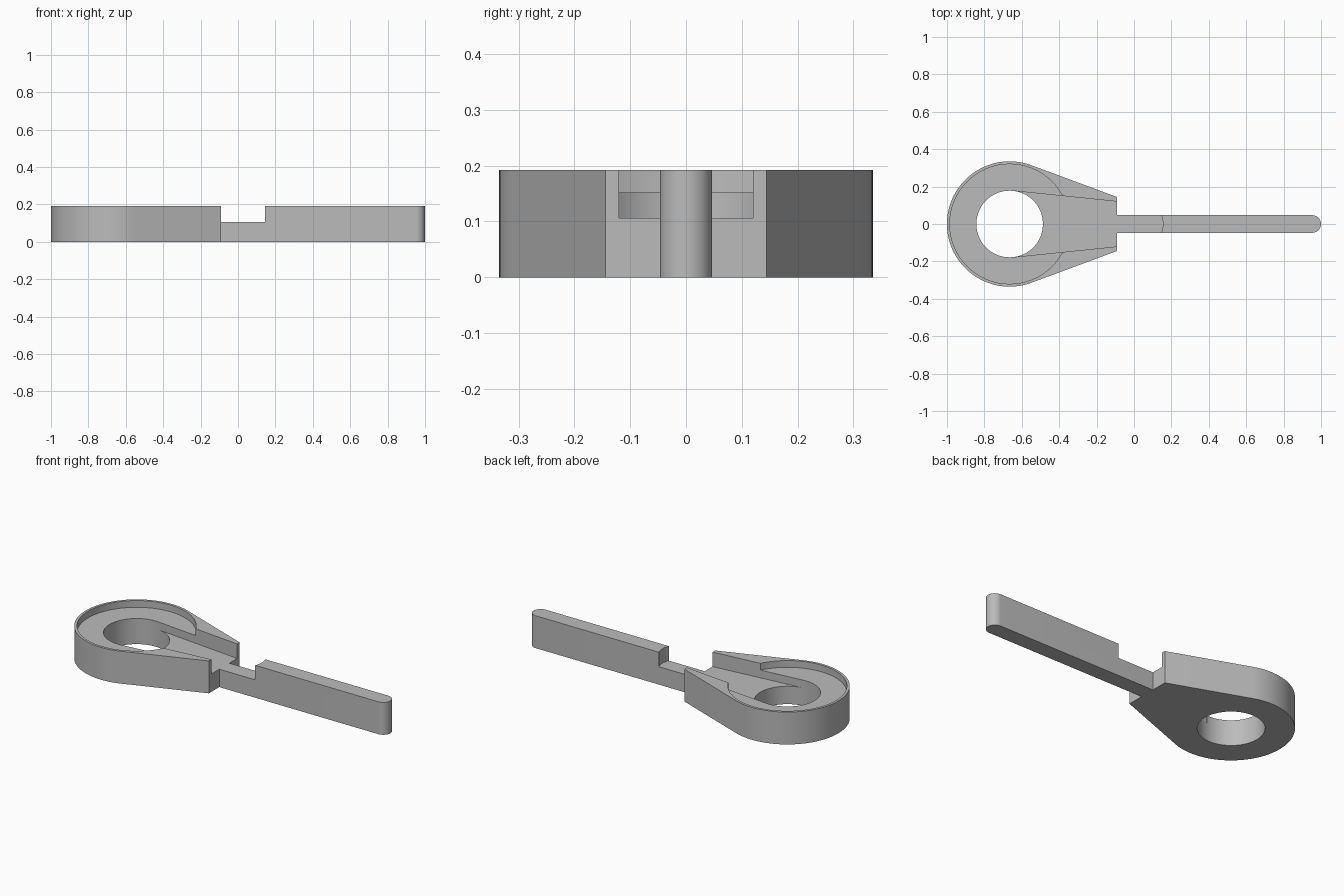
import bpy
import bmesh
from math import sin, cos, pi, acos, atan2, hypot, radians

# Main dimensions
HEIGHT, SLOT_Z, RECESS_Z = 0.192, 0.106, 0.152
CX, RING_R, RECESS_R, HOLE_R = -0.665, 0.335, 0.32, 0.178
NECK_X, NECK_Y, SLOT_Y = -0.09, 0.144, 0.12
BAR_R, BAR_END, NOTCH_X = 0.047, 1.0, 0.035

cube = bpy.data.objects.get("Cube")
if cube:
    bpy.data.objects.remove(cube, do_unlink=True)

grey = bpy.data.materials.new("plain grey")
grey.use_nodes = True
colour = (0.5, 0.5, 0.5, 1)
grey.diffuse_color = colour
grey.node_tree.nodes["Principled BSDF"].inputs["Base Color"].default_value = colour


def arc(x, r, start, end, steps):
    """Points on an arc centred on (x, 0)."""
    return [(x + r * cos(start + (end - start) * i / steps),
             r * sin(start + (end - start) * i / steps)) for i in range(steps + 1)]


def tangent_angle(r, px, py):
    """Angle where a line from (px, py) touches the circle of radius r at CX."""
    dx = px - CX
    return atan2(py, dx) + acos(r / hypot(dx, py))


def prism(name, outline, bottom, top):
    """Extrude a counter-clockwise outline straight up."""
    bm = bmesh.new()
    face = bm.faces.new([bm.verts.new((x, y, bottom)) for x, y in outline])
    new = bmesh.ops.extrude_face_region(bm, geom=[face])["geom"]
    bmesh.ops.translate(bm, vec=(0, 0, top - bottom),
                        verts=[v for v in new if isinstance(v, bmesh.types.BMVert)])
    bmesh.ops.recalc_face_normals(bm, faces=bm.faces)
    mesh = bpy.data.meshes.new(name)
    bm.to_mesh(mesh)
    bm.free()
    mesh.materials.append(grey)
    obj = bpy.data.objects.new(name, mesh)
    bpy.context.collection.objects.link(obj)
    return obj


# Body: teardrop ring head with a round-ended bar
a = tangent_angle(RING_R, NECK_X, NECK_Y)
outline = arc(CX, RING_R, a, 2 * pi - a, 80)
outline += [(NECK_X, -NECK_Y), (NECK_X, -BAR_R)]
outline += arc(BAR_END - BAR_R, BAR_R, -pi / 2, pi / 2, 24)
outline += [(NECK_X, BAR_R), (NECK_X, NECK_Y)]
body = prism("ring_head_and_bar", outline, 0, HEIGHT)

# Cutters: through hole, shallow round recess, tapered slot with rounded notch
s = tangent_angle(HOLE_R, NECK_X, SLOT_Y)
slot = [(CX + HOLE_R * cos(s), HOLE_R * sin(s)),
        (CX + HOLE_R * cos(s), -HOLE_R * sin(s)), (NECK_X, -SLOT_Y)]
slot += arc(NOTCH_X, SLOT_Y, -pi / 2, pi / 2, 48) + [(NECK_X, SLOT_Y)]
cutters = [
    prism("hole_cutter", arc(CX, HOLE_R, 0, 2 * pi, 96)[:-1], -0.1, 0.3),
    prism("recess_cutter", arc(CX, RECESS_R, 0, 2 * pi, 96)[:-1], RECESS_Z, 0.3),
    prism("slot_cutter", slot, SLOT_Z, 0.32),
]

bpy.ops.object.select_all(action="DESELECT")
bpy.context.view_layer.objects.active = body
body.select_set(True)
for cutter in cutters:
    mod = body.modifiers.new("cut", "BOOLEAN")
    mod.operation = "DIFFERENCE"
    mod.solver = "EXACT"
    mod.object = cutter
    bpy.ops.object.modifier_apply(modifier=mod.name)
    bpy.data.objects.remove(cutter, do_unlink=True)

bpy.ops.object.shade_smooth_by_angle(angle=radians(30))
